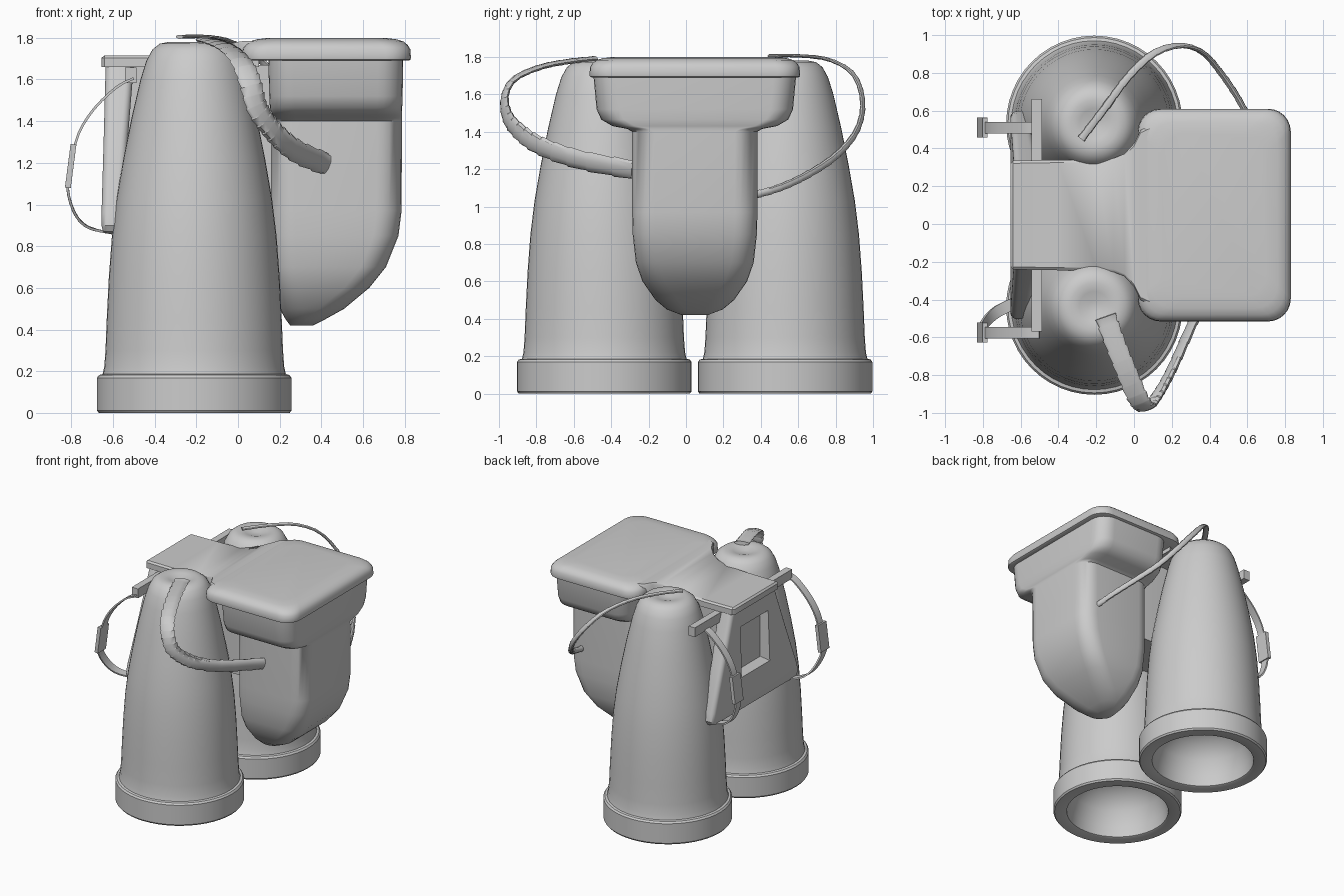
import bpy, bmesh
from math import sin, cos, pi
from mathutils import Vector

if "Cube" in bpy.data.objects:
    bpy.data.objects.remove(bpy.data.objects["Cube"])

CY = 0.047  # centre line of the pack in y


def skin(name, rings, caps=True, angle=35):
    """Join equal-length rings of points into a smooth-shaded surface."""
    bm = bmesh.new()
    vs = [[bm.verts.new(p) for p in r] for r in rings]
    n = len(vs[0])
    for a, b in zip(vs, vs[1:]):
        for i in range(n):
            j = (i + 1) % n
            bm.faces.new((a[i], a[j], b[j], b[i]))
    if caps:
        bm.faces.new(vs[0][::-1])
        bm.faces.new(vs[-1])
    bmesh.ops.recalc_face_normals(bm, faces=bm.faces)
    me = bpy.data.meshes.new(name)
    bm.to_mesh(me)
    bm.free()
    ob = bpy.data.objects.new(name, me)
    bpy.context.collection.objects.link(ob)
    smooth(ob, angle)
    return ob


def smooth(ob, angle=35):
    bpy.ops.object.select_all(action='DESELECT')
    ob.select_set(True)
    bpy.context.view_layer.objects.active = ob
    bpy.ops.object.shade_smooth_by_angle(angle=angle * pi / 180)


def rounded(z, x0, x1, y0, y1, r, seg=6):
    """Horizontal rounded rectangle."""
    r = min(r, (x1 - x0) / 2.01, (y1 - y0) / 2.01)
    corners = [(x1 - r, y1 - r), (x0 + r, y1 - r), (x0 + r, y0 + r), (x1 - r, y0 + r)]
    return [(cx + r * cos((k + i / seg) * pi / 2), cy + r * sin((k + i / seg) * pi / 2), z)
            for k, (cx, cy) in enumerate(corners) for i in range(seg + 1)]


def spline(pts, t):
    """Catmull-Rom position, t in 0..len-1."""
    i = min(int(t), len(pts) - 2)
    u = t - i
    p = [Vector(pts[max(0, min(len(pts) - 1, i + k))]) for k in (-1, 0, 1, 2)]
    return 0.5 * (2 * p[1] + (p[2] - p[0]) * u + (2 * p[0] - 5 * p[1] + 4 * p[2] - p[3]) * u * u
                  + (3 * p[1] - p[0] - 3 * p[2] + p[3]) * u ** 3)


def sweep(name, pts, side0, side1, size0, size1, sides=10, segs=24, rib=0.0):
    """Flat tube along a path; its width direction and size blend from start to end."""
    rings, last = [], len(pts) - 1
    steps = [(k + e) / segs for k in range(segs) for e in ((0, 0.9) if rib else (0,))] + [1]
    for k, s in enumerate(steps):
        c = spline(pts, s * last)
        tan = (spline(pts, min(s + .01, 1) * last) - spline(pts, max(s - .01, 0) * last)).normalized()
        f = min(1, max(0, (s - .3) / .4))
        w = Vector(side0).lerp(Vector(side1), f)
        w = (w - tan * w.dot(tan)).normalized()
        h = tan.cross(w)
        g = 1 - rib * (k % 2)
        a, b = (Vector(size0).lerp(Vector(size1), f)) * g / 2
        if sides == 4:
            rings.append([c + w * a * i + h * b * j for i, j in ((1, 1), (-1, 1), (-1, -1), (1, -1))])
        else:
            rings.append([c + w * a * cos(2 * pi * i / sides) + h * b * sin(2 * pi * i / sides)
                          for i in range(sides)])
    return skin(name, rings)


# Two hollow thruster cones with a base band and dimpled top
profile = [(.02, .36), (.15, .35), (.26, .29), (.33, .2), (.36, .08), (.37, .005), (.38, 0),
           (.458, 0), (.467, .012), (.467, .168), (.457, .182), (.44, .186), (.432, .22), (.426, .3),
           (.42, .45), (.41, .65), (.395, .85), (.373, 1.03), (.34, 1.22), (.3, 1.42), (.258, 1.6),
           (.23, 1.69), (.2, 1.745), (.165, 1.772), (.125, 1.78), (.08, 1.772), (.03, 1.755)]
for label, y in (("back", .53), ("front", -.437)):
    skin(label + "_thruster", [[(-.21 + r * cos(2 * pi * i / 48), y + r * sin(2 * pi * i / 48), z)
                                for i in range(48)] for r, z in profile])

# Tank: rounded keel below, wide collar above
tank = [(.42, .25, .36, .07), (.45, .228, .42, .15), (.5, .2, .51, .21), (.6, .175, .63, .28),
        (.7, .16, .71, .315), (.85, .155, .77, .332), (.97, .155, .785, .335), (1.4, .155, .787, .335),
        (1.415, .155, .787, .36), (1.43, .155, .787, .44), (1.465, .153, .788, .5),
        (1.52, .15, .79, .525), (1.7, .145, .793, .542)]
skin("tank", [rounded(z, x0, x1, CY - h, CY + h, .12) for z, x0, x1, h in tank], angle=50)

# Tank lid
skin("tank_lid", [rounded(z, .02 + i, .83 - i, CY - .563 + i, CY + .563 - i, .12)
                  for z, i in ((1.69, .012), (1.695, .002), (1.705, 0), (1.745, .003), (1.765, .015),
                               (1.782, .035), (1.793, .07), (1.8, .13))], angle=50)

# Bridge plate from lid to back panel, flaring near the lid
half = [(-.655, .27), (-.64, .288), (-.4, .292), (-.2, .293), (-.11, .3), (-.05, .325),
        (0, .38), (.035, .45), (.1, .48)]


def bridge_ring(inset, low):
    out = []
    for s, row in ((1, half), (-1, half[::-1])):
        for x, h in row:
            t = min(1, max(0, (x + .25) / .3))
            z = 1.66 if low else 1.716 - inset * .0 + .07 * t * t * (3 - 2 * t)
            out.append((max(x, -.655 + inset), CY + s * (h - inset), z - (.012 if not low and not inset else 0)))
    return out


rings = [bridge_ring(0, True), bridge_ring(0, False), bridge_ring(.014, False)]
bridge = skin("bridge_plate", rings, caps=False, angle=40)
bm = bmesh.new()
bm.from_mesh(bridge.data)
bm.verts.ensure_lookup_table()
m = len(half)
for base in (0, 4 * m):   # close bottom and top in strips so the slope stays clean
    for i in range(m - 1):
        bm.faces.new([bm.verts[base + k] for k in (i, i + 1, 2 * m - 2 - i, 2 * m - 1 - i)])
bmesh.ops.recalc_face_normals(bm, faces=bm.faces)
bm.to_mesh(bridge.data)
bm.free()
smooth(bridge, 40)

# Core block under the bridge
skin("core_block", [rounded(z, -.6, .2, CY - .25, CY + .25, .04) for z in (1.0, 1.67)])

# Back panel: wide at the bottom, with a recessed window
panel = skin("back_panel", [rounded(z, x0, x1, CY - h, CY + h, .035) for z, x0, x1, h in (
    (.86, -.635, -.575, .5), (.87, -.648, -.565, .535), (.9, -.655, -.555, .55),
    (.96, -.655, -.55, .54), (1.3, -.645, -.53, .41), (1.67, -.635, -.5, .275))])


def tapered_window(x, e):
    return [(x, CY + s * (.18 + e), z) for s, z in
            ((-1, 1.12 - e), (1, 1.12 - e), (1, 1.53 + e), (-1, 1.53 + e))]


cutter = skin("window_cutter", [tapered_window(-.75, .04), tapered_window(-.585, -.03)])
cutter.hide_render = True
core_cut = [panel, bpy.data.objects["core_block"]]
for ob in core_cut:
    mod = ob.modifiers.new("window", 'BOOLEAN')
    mod.object = cutter
    mod.solver = 'EXACT'
    bpy.context.view_layer.objects.active = ob
    bpy.ops.object.modifier_apply(modifier="window")
    smooth(ob)
bpy.data.objects.remove(cutter)


def box(name, loc, size, rot=(0, 0, 0)):
    bpy.ops.mesh.primitive_cube_add(size=1, location=loc, rotation=rot)
    ob = bpy.context.object
    ob.name = name
    ob.scale = size
    bev = ob.modifiers.new("bevel", 'BEVEL')
    bev.width = .006
    return ob


# Strap bars, shoulder straps and buckles
arc = [(-.5, 1.605), (-.58, 1.565), (-.69, 1.46), (-.765, 1.34), (-.8, 1.2), (-.818, 1.08),
       (-.785, .96), (-.72, .89), (-.6, .862)]
for label, s, y, drift in (("back", 1, .51, 0), ("front", -1, -.575, .17)):
    box(label + "_strap_bar", (-.515, CY + s * .44, 1.62), (.055, .35, .075))
    path = [(x, y + drift * max(0, (i - 5) / 3), z) for i, (x, z) in enumerate(arc)]
    sweep(label + "_strap", path, (0, 1, 0), (0, 1, 0), (.062, .012), (.062, .012), sides=4)
    box(label + "_buckle", (-.803, y, 1.185), (.028, .105, .21), (0, .13, 0))

# Ribbed hoses from the thruster tops round to the tank
sweep("front_hose", [(-.15, -.49, 1.79), (-.1, -.63, 1.775), (-.04, -.78, 1.745), (.02, -.92, 1.68),
                     (.06, -.97, 1.58), (.09, -.95, 1.47), (.14, -.88, 1.39), (.2, -.77, 1.32),
                     (.29, -.57, 1.25), (.42, -.28, 1.195)],
      (1, .35, 0), (.4, .1, 1), (.115, .03), (.115, .05), segs=22, rib=.12)
sweep("back_hose", [(-.28, .45, 1.805), (-.15, .62, 1.805), (-.03, .78, 1.78), (.1, .9, 1.7),
                    (.24, .945, 1.55), (.36, .91, 1.4), (.46, .8, 1.27), (.56, .65, 1.17),
                    (.63, .5, 1.1), (.66, .36, 1.06)],
      (1, -.7, 0), (.3, .1, 1), (.045, .02), (.045, .035), segs=26, rib=.12)
